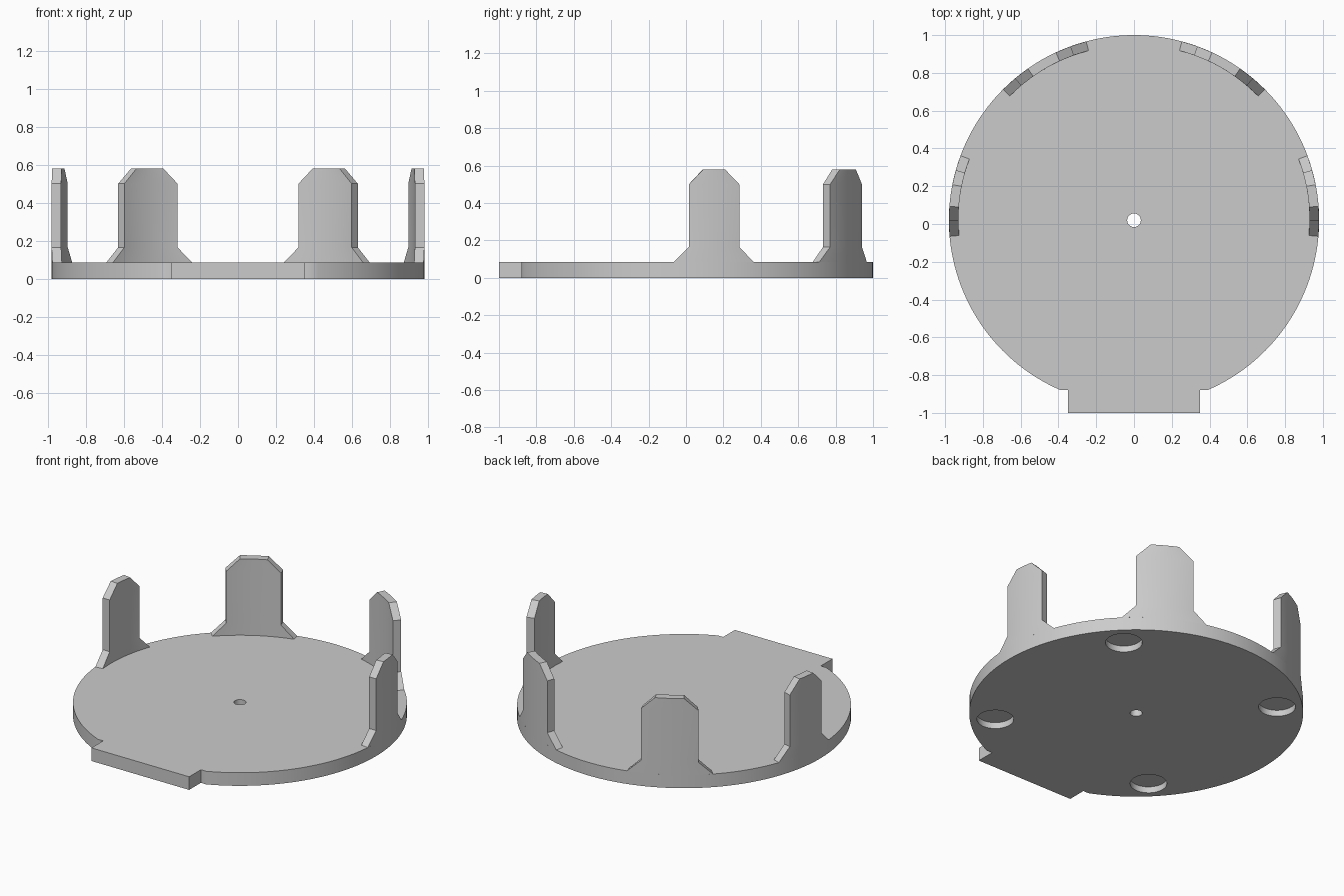
import bpy, bmesh
from math import sin, cos, asin, pi, radians

cube = bpy.data.objects.get("Cube")
if cube:
    bpy.data.objects.remove(cube, do_unlink=True)

RADIUS, INNER, CENTRE_Y = 0.98, 0.93, 0.02
THICK = 0.085

grey = bpy.data.materials.new("plain grey")
grey.use_nodes = True
colour = (0.6, 0.6, 0.6, 1)
grey.diffuse_color = colour
grey.node_tree.nodes["Principled BSDF"].inputs["Base Color"].default_value = colour


def polar(radius, angle, z):
    return (radius * cos(angle), CENTRE_Y + radius * sin(angle), z)


def finish(bm, name):
    bmesh.ops.recalc_face_normals(bm, faces=bm.faces)
    mesh = bpy.data.meshes.new(name)
    bm.to_mesh(mesh)
    bm.free()
    mesh.materials.append(grey)
    obj = bpy.data.objects.new(name, mesh)
    bpy.context.collection.objects.link(obj)
    return obj


def activate(obj):
    bpy.ops.object.select_all(action='DESELECT')
    obj.select_set(True)
    bpy.context.view_layer.objects.active = obj


def smooth(obj):
    activate(obj)
    bpy.ops.object.shade_smooth_by_angle(angle=radians(25))


def prism(name, outline, z0, z1):
    bm = bmesh.new()
    face = bm.faces.new([bm.verts.new((x, y, z0)) for x, y in outline])
    made = bmesh.ops.extrude_face_region(bm, geom=[face])["geom"]
    top = [v for v in made if isinstance(v, bmesh.types.BMVert)]
    bmesh.ops.translate(bm, verts=top, vec=(0, 0, z1 - z0))
    return finish(bm, name)


def circle(x, y, radius, count=48):
    return [(x + radius * cos(2 * pi * i / count), y + radius * sin(2 * pi * i / count))
            for i in range(count)]


# Round plate with a flat front edge and a square tab
TAB, SHOULDER_Y, FRONT_Y = 0.35, -0.88, -1.0
start = asin((SHOULDER_Y - CENTRE_Y) / RADIUS)
STEPS = 144
outline = [polar(RADIUS, start + (pi - 2 * start) * i / STEPS, 0)[:2] for i in range(STEPS + 1)]
outline += [(-TAB, SHOULDER_Y), (-TAB, FRONT_Y), (TAB, FRONT_Y), (TAB, SHOULDER_Y)]
plate = prism("base_plate", outline, 0, THICK)

# Centre hole and four shallow round pockets underneath
cutters = [prism("centre_hole_cutter", circle(0, CENTRE_Y, 0.036), -0.1, 0.2)]
for i in range(4):
    x, y, _ = polar(0.83, pi / 4 + i * pi / 2, 0)
    cutters.append(prism("pocket_cutter", circle(x, y, 0.108), -0.1, 0.04))
for cutter in cutters:
    cutter.hide_render = True
    activate(plate)
    mod = plate.modifiers.new("cut", 'BOOLEAN')
    mod.operation, mod.solver, mod.object = 'DIFFERENCE', 'EXACT', cutter
    bpy.ops.object.modifier_apply(modifier=mod.name)
    bpy.data.objects.remove(cutter, do_unlink=True)
smooth(plate)


# Curved upright with flared foot and chamfered top
def upright(name, middle, foot, body, tip):
    bm = bmesh.new()
    levels = [(THICK, foot), (0.165, body), (0.5, body), (0.58, tip)]
    n = 12
    grids = []
    for radius in (RADIUS, INNER):
        grids.append([[bm.verts.new(polar(radius, radians(middle + half * (2 * i / n - 1)), z))
                       for i in range(n + 1)] for z, half in levels])
    outer, inner = grids
    for g in grids:
        for low, high in zip(g, g[1:]):
            for i in range(n):
                bm.faces.new((low[i], low[i + 1], high[i + 1], high[i]))
    for row in (0, -1):
        o, k = outer[row], inner[row]
        for i in range(n):
            bm.faces.new((o[i], o[i + 1], k[i + 1], k[i]))
    for end in (0, -1):
        for r in range(len(levels) - 1):
            bm.faces.new((outer[r][end], outer[r + 1][end], inner[r + 1][end], inner[r][end]))
    smooth(finish(bm, name))


for side, flip in (("left", False), ("right", True)):
    for part, angle, spans in (("side", 7.7, (12.7, 8, 3.4)), ("back", 60, (15, 10, 5))):
        upright(f"{side}_{part}_upright", 180 - angle if flip else angle, *spans)
